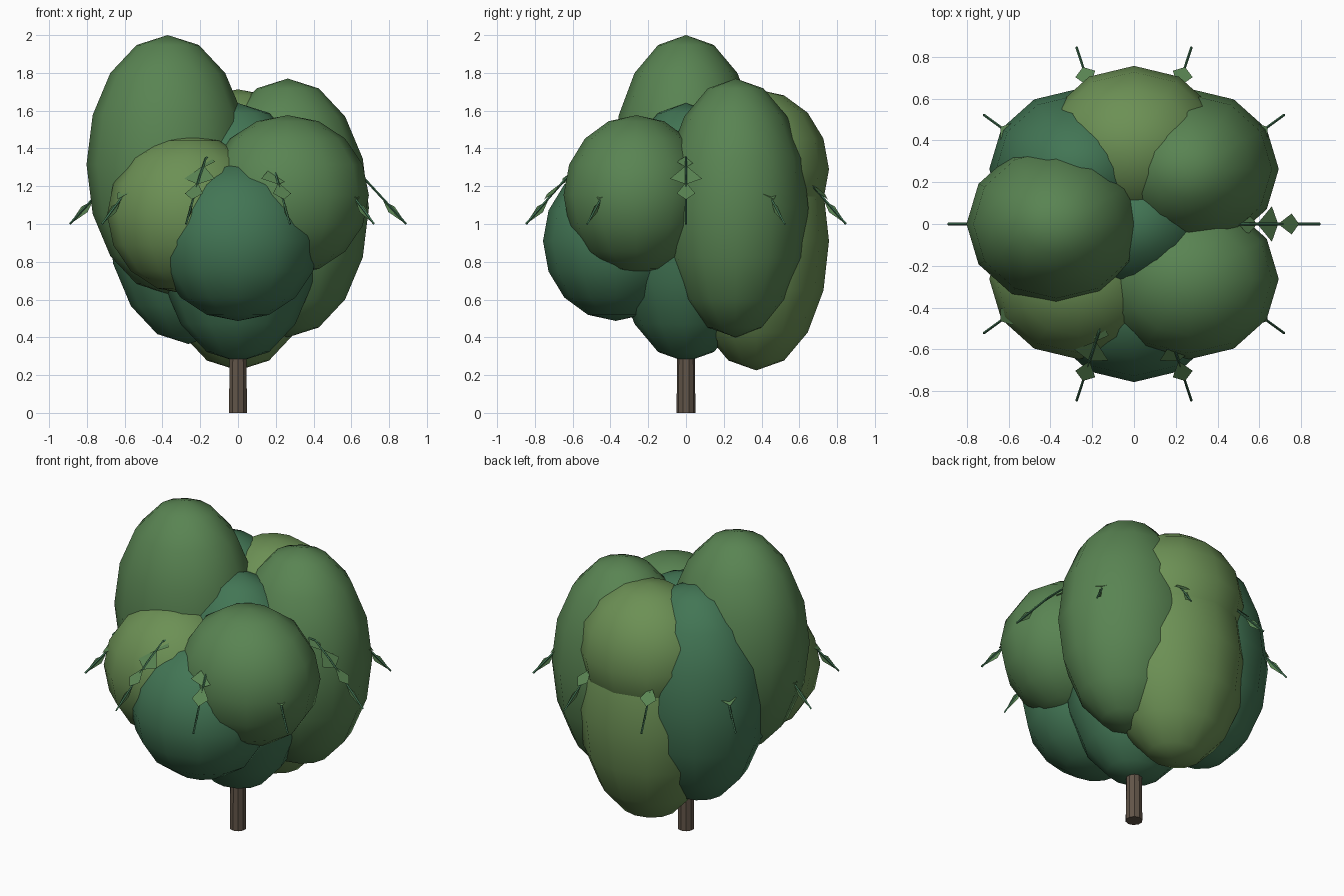
import bpy, bmesh, math
from mathutils import Vector, Matrix

if "Cube" in bpy.data.objects:
    bpy.data.objects.remove(bpy.data.objects["Cube"])

def material(name, rgb):
    m = bpy.data.materials.new(name)
    m.diffuse_color = (*rgb, 1)
    m.use_nodes = True
    m.node_tree.nodes["Principled BSDF"].inputs["Base Color"].default_value = m.diffuse_color
    return m

green = material("leaf_green", (0.10, 0.23, 0.085))
olive = material("leaf_olive", (0.15, 0.28, 0.09))
teal = material("leaf_teal", (0.055, 0.18, 0.09))
bark = material("bark", (0.12, 0.09, 0.065))

def add_object(name, bm, mat, smooth=True):
    me = bpy.data.meshes.new(name)
    bm.to_mesh(me)
    bm.free()
    me.materials.append(mat)
    for p in me.polygons:
        p.use_smooth = smooth
    ob = bpy.data.objects.new(name, me)
    bpy.context.collection.objects.link(ob)
    return ob

def crown_clump(name, angle, ring, z, rz, mat):
    """Ellipsoid foliage clump placed on a ring around the trunk."""
    a = math.radians(angle)
    bm = bmesh.new()
    bmesh.ops.create_uvsphere(bm, u_segments=12, v_segments=8, radius=1)
    bmesh.ops.scale(bm, vec=(0.43, 0.385, rz), verts=bm.verts)
    ob = add_object(name, bm, mat)
    ob.location = (ring * math.cos(a), ring * math.sin(a), z)

# Foliage clumps: tall ones and small round ones
TALL, ROUND = 0.685, 0.423
crown_clump("clump_core", 0, 0, 0.955, TALL, teal)
R = 0.372
crown_clump("clump_left", 180, R, 1.315, TALL, green)
crown_clump("clump_back_right", 45, R, 1.085, TALL, green)
crown_clump("clump_back_left", 135, R, 1.05, TALL, teal)
crown_clump("clump_back_low", 90, R, 0.91, TALL, olive)
crown_clump("clump_back_high", 90, R, 1.29, ROUND, olive)
crown_clump("clump_front_left", 225, R, 1.05, ROUND, olive)
crown_clump("clump_front", 270, R, 0.91, ROUND, teal)
crown_clump("clump_front_right", 315, R, 1.153, ROUND, green)

# Trunk
bm = bmesh.new()
bmesh.ops.create_cone(bm, cap_ends=True, segments=10, radius1=0.05,
                      radius2=0.044, depth=0.6,
                      matrix=Matrix.Translation((0, 0, 0.3)))
trunk = add_object("trunk", bm, bark, False)

# Drooping twigs in a ring, each with a thin stem and paired leaves
stem = [(0.42, 1.36), (0.55, 1.35), (0.66, 1.25), (0.78, 1.12), (0.89, 1.0)]

def stem_tube(bm, radius):
    rings = []
    for i, (r, z) in enumerate(stem):
        p, q = stem[max(i - 1, 0)], stem[min(i + 1, len(stem) - 1)]
        t = Vector((q[0] - p[0], 0, q[1] - p[1])).normalized()
        n = Vector((-t.z, 0, t.x))
        ring = []
        for k in range(4):
            a = math.pi / 2 * k
            ring.append(bm.verts.new(Vector((r, 0, z)) + radius *
                        (n * math.cos(a) + Vector((0, 1, 0)) * math.sin(a))))
        rings.append(ring)
    for r0, r1 in zip(rings, rings[1:]):
        for k in range(4):
            bm.faces.new((r0[k], r0[k - 1], r1[k - 1], r1[k]))
    bm.faces.new(rings[-1])

def kite(bm, base, tip, wide, width, vertical=False):
    b, t = Vector((base[0], 0, base[1])), Vector((tip[0], 0, tip[1]))
    d = (t - b).normalized()
    side = Vector((-d.z, 0, d.x)) if vertical else Vector((0, 1, 0))
    mid = b.lerp(t, wide)
    bm.faces.new([bm.verts.new(v) for v in
                  (b, mid - side * width, t, mid + side * width)])

for i in range(10):
    turn = Matrix.Rotation(math.radians(36 * i), 4, 'Z')
    bm = bmesh.new()
    stem_tube(bm, 0.006)
    add_object(f"twig_stem_{i}", bm, teal, False).matrix_world = turn
    bm = bmesh.new()
    kite(bm, (0.50, 1.36), (0.59, 1.30), 0.5, 0.05)
    kite(bm, (0.59, 1.31), (0.69, 1.21), 0.7, 0.085)
    kite(bm, (0.69, 1.22), (0.79, 1.13), 0.65, 0.05)
    kite(bm, (0.77, 1.12), (0.89, 1.0), 0.35, 0.022, True)
    add_object(f"twig_leaves_{i}", bm, green, False).matrix_world = turn
